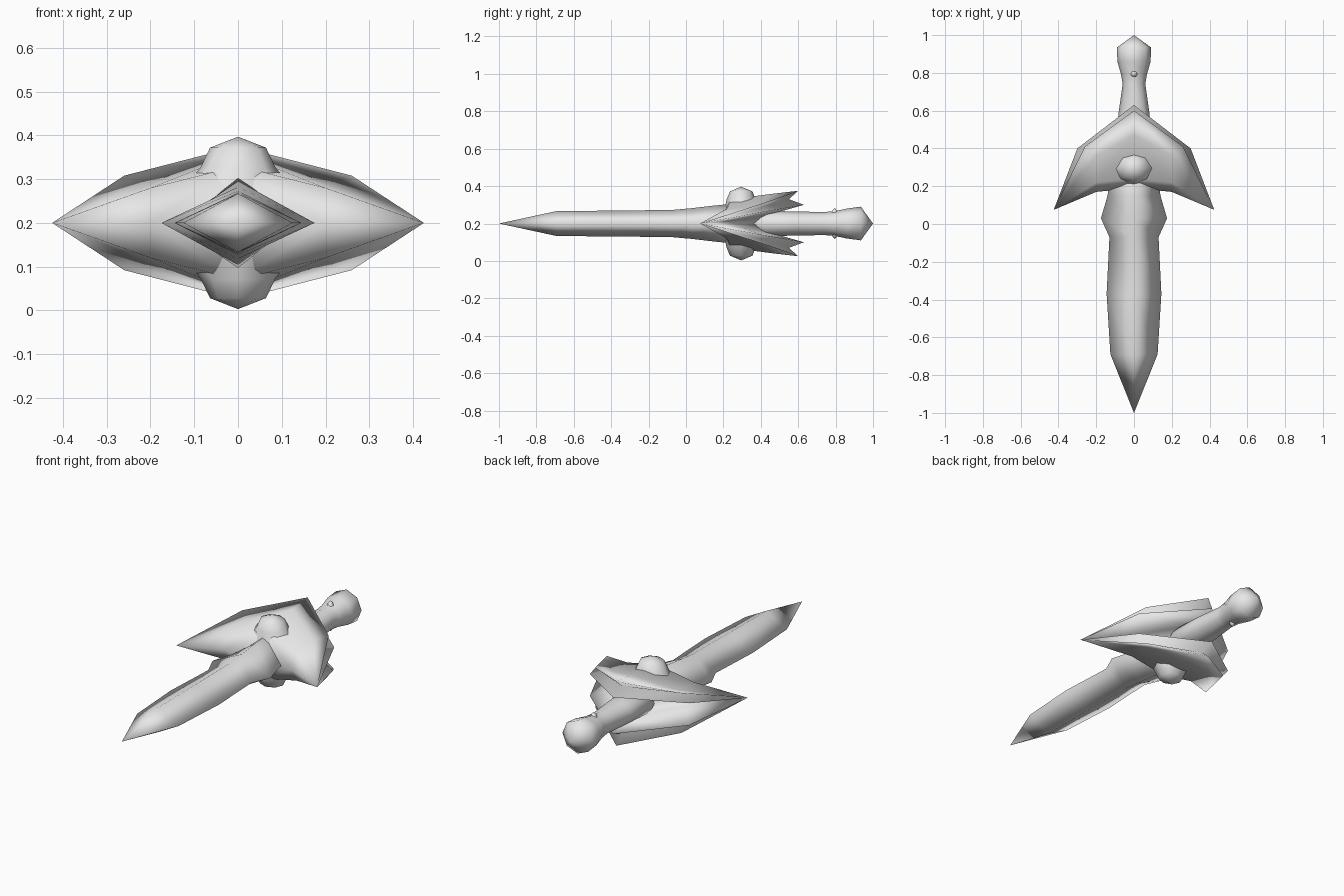
import bpy, bmesh, math

if "Cube" in bpy.data.objects:
    bpy.data.objects.remove(bpy.data.objects["Cube"])

CZ = 0.2  # height of the dagger's centre plane
steel = bpy.data.materials.new("pale_grey_steel")
steel.diffuse_color = (0.8, 0.8, 0.8, 1)
steel.use_nodes = True
steel.node_tree.nodes["Principled BSDF"].inputs["Base Color"].default_value = steel.diffuse_color


def finish(name, bm):
    bmesh.ops.remove_doubles(bm, verts=bm.verts, dist=0.0005)
    bmesh.ops.recalc_face_normals(bm, faces=bm.faces)
    for f in bm.faces:
        f.smooth = True
    me = bpy.data.meshes.new(name)
    bm.to_mesh(me)
    bm.free()
    ob = bpy.data.objects.new(name, me)
    bpy.context.collection.objects.link(ob)
    me.materials.append(steel)
    return ob


def loft(name, stations, sides, place):
    """Skin rings of (position, half width, half depth)."""
    bm = bmesh.new()
    rings = []
    for t, a, b in stations:
        rings.append([bm.verts.new(place(t, a * math.cos(2 * math.pi * i / sides),
                                         b * math.sin(2 * math.pi * i / sides)))
                      for i in range(sides)])
    for r, s in zip(rings, rings[1:]):
        for i in range(sides):
            j = (i + 1) % sides
            bm.faces.new((r[i], r[j], s[j], s[i]))
    return finish(name, bm)


def along_y(t, u, v):
    return (u, t, CZ + v)


# Blade: diamond section with a wide collar before the guard
loft("blade", [(-1, 0, 0), (-0.69, 0.125, 0.067), (-0.37, 0.145, 0.069),
               (-0.07, 0.13, 0.073), (0.03, 0.175, 0.082), (0.15, 0.14, 0.096),
               (0.24, 0.13, 0.105), (0.4, 0, 0)], 4, along_y)

# Grip and faceted pommel
loft("grip_and_pommel", [(0.3, 0, 0), (0.4, 0.09, 0.07), (0.58, 0.083, 0.064),
                         (0.74, 0.06, 0.062), (0.79, 0.068, 0.065),
                         (0.86, 0.088, 0.08), (0.935, 0.09, 0.09), (1, 0, 0)], 8, along_y)

# Guard: folds fanning from each side tip to the centre, as (shoulder, centre)
tip = (0.425, 0.075, 0)
folds = [((0.20, 0.17, 0), (0, 0.19, 0)),
         ((0.20, 0.22, 0.08), (0, 0.24, 0.13)),
         ((0.20, 0.36, 0.09), (0, 0.47, 0.16)),
         ((0.26, 0.41, 0.108), (0, 0.60, 0.175)),
         ((0.22, 0.36, 0.075), (0, 0.55, 0.13)),
         ((0.30, 0.40, 0.06), (0, 0.63, 0.10)),
         ((0.20, 0.30, 0.02), (0, 0.49, 0.06)),
         ((0.18, 0.25, 0), (0, 0.40, 0))]
bm = bmesh.new()
for sx in (1, -1):
    for sz in (1, -1):
        def vert(p):
            return bm.verts.new((sx * p[0], p[1], CZ + sz * p[2]))
        # the last fold stays inside the grip, so the two halves need no inner wall
        for (s0, c0), (s1, c1) in zip(folds, folds[1:]):
            bm.faces.new([vert(p) for p in (tip, s0, s1)])
            bm.faces.new([vert(p) for p in (s0, c0, c1, s1)])
finish("guard", bm)

# Domed studs blending into both faces of the guard, and rivets near the pommel
for sz, side in ((1, "top"), (-1, "bottom")):
    loft("guard_stud_" + side, [(0.07, 0.13, 0.09), (0.128, 0.085, 0.078),
                                (0.172, 0.064, 0.06), (0.197, 0, 0)], 8,
         lambda t, u, v: (u, 0.295 + v, CZ + sz * t))
    loft("rivet_" + side, [(0.05, 0.024, 0.024), (0.07, 0.013, 0.013),
                           (0.084, 0, 0)], 6,
         lambda t, u, v: (u, 0.795 + v, CZ + sz * t))
